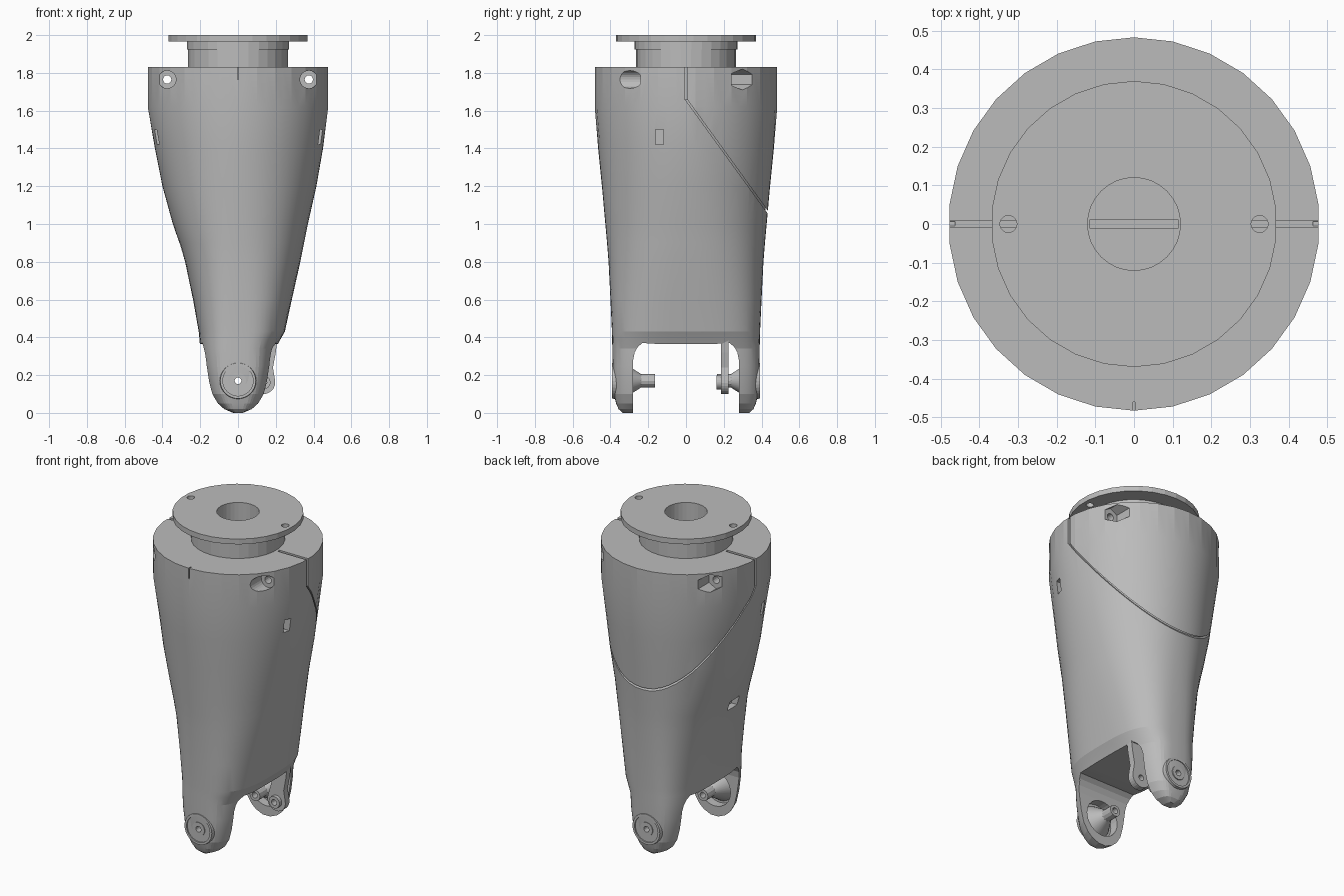
import bpy, bmesh, math
from mathutils import Vector, Matrix

if "Cube" in bpy.data.objects:
    bpy.data.objects.remove(bpy.data.objects["Cube"], do_unlink=True)

GREY = (0.5, 0.5, 0.5, 1)
grey = bpy.data.materials.new("plain grey")
grey.use_nodes = True
grey.diffuse_color = GREY
grey.node_tree.nodes["Principled BSDF"].inputs["Base Color"].default_value = GREY


def finish(name, bm):
    bmesh.ops.recalc_face_normals(bm, faces=bm.faces)
    mesh = bpy.data.meshes.new(name)
    bm.to_mesh(mesh)
    bm.free()
    mesh.materials.append(grey)
    obj = bpy.data.objects.new(name, mesh)
    bpy.context.collection.objects.link(obj)
    return obj


def rod(name, start, end, r1, r2=None, sides=32):
    """Cylinder or cone between two points."""
    a, b = Vector(start), Vector(end)
    turn = (b - a).to_track_quat("Z", "Y").to_matrix().to_4x4()
    bm = bmesh.new()
    bmesh.ops.create_cone(bm, cap_ends=True, segments=sides, radius1=r1,
                          radius2=r1 if r2 is None else r2, depth=(b - a).length,
                          matrix=Matrix.Translation((a + b) / 2) @ turn)
    return finish(name, bm)


def box(name, centre, size, tilt=0):
    bm = bmesh.new()
    matrix = (Matrix.Translation(centre) @ Matrix.Rotation(tilt, 4, "X")
              @ Matrix.Diagonal((*size, 1)))
    bmesh.ops.create_cube(bm, size=1, matrix=matrix)
    return finish(name, bm)


def prism(name, outline, place, offset):
    """Extrude a flat outline, placed in space by a function."""
    bm = bmesh.new()
    face = bm.faces.new([bm.verts.new(place(u, v)) for u, v in outline])
    ext = bmesh.ops.extrude_face_region(bm, geom=[face])["geom"]
    bmesh.ops.translate(bm, vec=offset, verts=[v for v in ext if isinstance(v, bmesh.types.BMVert)])
    return finish(name, bm)


def cut(obj, *cutters):
    for cutter in cutters:
        cutter.hide_render = True
        mod = obj.modifiers.new("cut", "BOOLEAN")
        mod.operation, mod.solver, mod.object = "DIFFERENCE", "EXACT", cutter
        bpy.context.view_layer.objects.active = obj
        bpy.ops.object.modifier_apply(modifier=mod.name)
        bpy.data.objects.remove(cutter, do_unlink=True)


def smooth(obj, degrees):
    bpy.ops.object.select_all(action="DESELECT")
    obj.select_set(True)
    bpy.context.view_layer.objects.active = obj
    bpy.ops.object.shade_smooth_by_angle(angle=math.radians(degrees))


# Housing sections: height, right half width, left half width, half depth, squareness
SECTIONS = [
    (1.83, .48, .48, .483, 2), (1.62, .48, .48, .483, 2), (1.4, .44, .45, .465, 2),
    (1.2, .4, .415, .445, 2.1), (1, .345, .37, .427, 2.2), (.9, .31, .35, .418, 2.3),
    (.8, .28, .33, .41, 2.4), (.6, .238, .285, .4, 2.7), (.43, .208, .248, .392, 3),
    (.39, .204, .225, .391, 3.1), (.34, .2, .2, .39, 3.2), (.25, .185, .185, .388, 3.5),
    (.17, .172, .172, .386, 3.5), (.1, .153, .153, .382, 3.5), (.05, .122, .122, .37, 3.5),
    (.02, .082, .082, .357, 4), (0, .03, .03, .335, 4)]
SIDES = 60


def loft(name, scale):
    bm = bmesh.new()
    rings = []
    for z, right, left, depth, power in SECTIONS:
        ring = []
        for i in range(SIDES):
            t = math.tau * (i + 1) / SIDES
            c, s = math.cos(t), math.sin(t)
            # The upper band has half as many facets
            flat = math.cos(math.tau / SIDES) if i % 2 and z > 1.5 else 1
            x = math.copysign(abs(c) ** (2 / power), c) * (left if c > 0 else right)
            y = math.copysign(abs(s) ** (2 / power), s) * depth
            ring.append(bm.verts.new((x * flat * scale, y * flat * scale, z)))
        rings.append(ring)
    for a, b in zip(rings, rings[1:]):
        for i in range(SIDES):
            j = (i + 1) % SIDES
            bm.faces.new((a[i], a[j], b[j], b[i]))
    bm.faces.new(rings[0])
    bm.faces.new(rings[-1])
    return finish(name, bm)


housing = loft("housing", 1)

# Arched gap between the two fork ears
half = [(.28, -.1), (.28, .28), (.272, .32), (.255, .35), (.23, .37), (.15, .365)]
arch = half + [(-y, z) for y, z in reversed(half)]
cut(housing, prism("fork_gap", arch, lambda y, z: (-1, y, z), (2, 0, 0)))

# Shallow slanted seam of the rear cover
seam = box("seam", (0, .225, 1.35), (1.2, .009, .78), math.atan2(.42, .58))
cut(seam, loft("seam_core", .97))
cut(housing, seam)

# Central bore with a slot in its floor
cut(housing, rod("bore", (0, 0, 1.2), (0, 0, 2.1), .12),
    box("floor_slot", (0, 0, 1.15), (.23, .02, .2)),
    box("front_notch", (0, -.48, 1.8), (.006, .04, .07)))

for side in (-1, 1):
    x = .375 * side
    # Clamp slit, bolt hole, counterbore, nut pocket and side window
    cut(housing,
        box("clamp_slit", (.4 * side, 0, 1.755), (.24, .018, .19)),
        rod("bolt_hole", (x, -.6, 1.765), (x, .6, 1.765), .022, sides=16),
        rod("counterbore", (x, -.6, 1.765), (x, -.24, 1.765), .047, sides=24),
        rod("nut_pocket", (x, .24, 1.765), (x, .6, 1.765), .055, sides=6),
        box("side_window", (.46 * side, -.14, 1.46), (.12, .042, .08)))
    # Pivot pocket inside each ear
    cut(housing, rod("ear_pocket", (0, .24 * side, .17), (0, .335 * side, .17), .11),
        rod("pivot_hole", (0, .3 * side, .17), (0, .5 * side, .17), .018, sides=16))
cut(housing, box("cable_window", (-.32, -.04, .87), (.14, .1, .06)))
smooth(housing, 10)

# Flanged collar on top
neck = rod("collar_neck", (0, 0, 1.82), (0, 0, 1.97), .265, sides=30)
lip = rod("collar_lip", (0, 0, 1.925), (0, 0, 1.97), .272, sides=30)
flange = rod("collar_flange", (0, 0, 1.967), (0, 0, 2), .37, sides=30)
for part in (neck, lip, flange):
    cut(part, rod("collar_bore", (0, 0, 1.7), (0, 0, 2.1), .12))
for side in (-1, 1):
    cut(flange, rod("flange_hole", (.325 * side, 0, 1.9), (.325 * side, 0, 2.1), .022, sides=20))

# Pivot caps outside and stub pins inside the ears
for label, side in (("front", -1), ("back", 1)):
    def at(y):
        return (0, y * side, .17)
    cap = rod(label + "_pivot_cap", at(.345), at(.392), .1, .094)
    cut(cap, rod("cap_recess", at(.384), at(.42), .08),
        rod("cap_hole", at(.3), at(.5), .018, sides=16))
    hub = rod(label + "_cap_hub", at(.36), at(.39), .042)
    cone = rod(label + "_pivot_cone", at(.34), at(.235), .1, .034)
    pin = rod(label + "_pivot_pin", at(.25), at(.165), .036, sides=12)
    for part in (hub, cone, pin):
        cut(part, rod("pin_hole", at(.1), at(.5), .018, sides=16))
    smooth(cone, 30)

# Lever hanging beside the back ear
CX, CZ, R = .135, .162, .062
outline = [(.125, .44), (.11, .3)]
outline += [(CX + R * math.cos(a), CZ + R * math.sin(a))
            for a in (math.pi * (.9 + k / 12) for k in range(15))]
outline += [(.185, .24), (.2, .32), (.215, .44)]
lever = prism("lever", outline, lambda x, z: (x, .185, z), (0, .04, 0))
knob = rod("lever_bush", (CX, .162, CZ), (CX, .19, CZ), .037, sides=20)
for part in (lever, knob):
    cut(part, rod("lever_hole", (CX, 0, CZ), (CX, .27, CZ), .018, sides=16))
